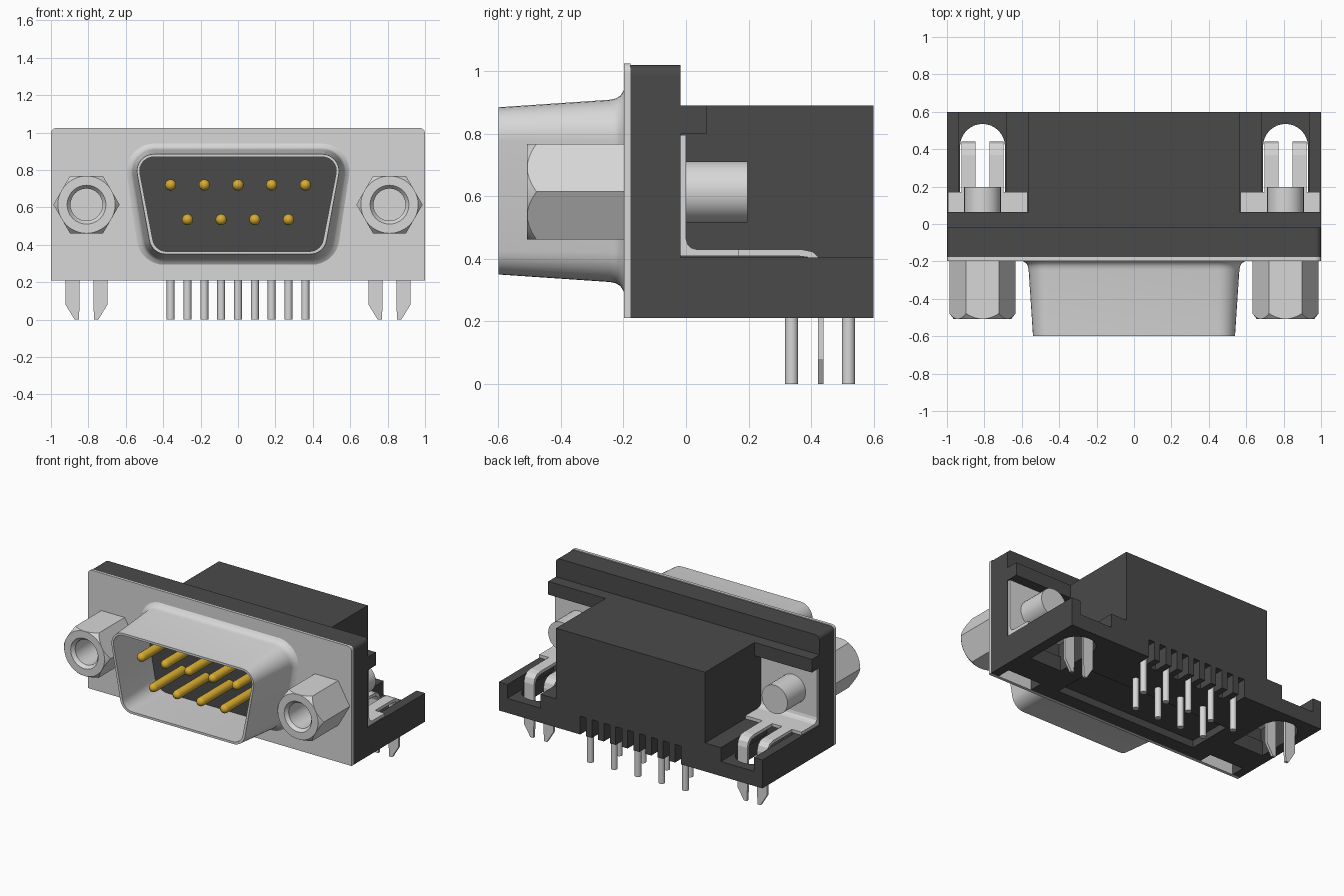
import bpy, bmesh, math
from mathutils import Vector

if "Cube" in bpy.data.objects:
    bpy.data.objects.remove(bpy.data.objects["Cube"], do_unlink=True)


def material(name, rgb):
    m = bpy.data.materials.new(name)
    m.use_nodes = True
    m.diffuse_color = (*rgb, 1)
    b = next(n for n in m.node_tree.nodes if n.type == 'BSDF_PRINCIPLED')
    b.inputs["Base Color"].default_value = (*rgb, 1)
    return m


DARK = material("dark_plastic", (0.068, 0.068, 0.068))
METAL = material("light_metal", (0.68, 0.68, 0.68))
GOLD = material("gold", (0.68, 0.41, 0.03))


def finish(name, bm, mat, smooth=False):
    bmesh.ops.recalc_face_normals(bm, faces=bm.faces)
    me = bpy.data.meshes.new(name)
    bm.to_mesh(me)
    bm.free()
    me.materials.append(mat)
    ob = bpy.data.objects.new(name, me)
    bpy.context.collection.objects.link(ob)
    if smooth:
        shade(ob, 35)
    return ob


def shade(ob, degrees):
    bpy.ops.object.select_all(action='DESELECT')
    ob.select_set(True)
    bpy.context.view_layer.objects.active = ob
    bpy.ops.object.shade_smooth_by_angle(angle=math.radians(degrees))


def place(axis, p, t):
    return {'x': (t, *p), 'y': (p[0], t, p[1]), 'z': (*p, t)}[axis]


def loft(name, rings, axis, mat, smooth=False, close=False):
    """Skin a list of (2D outline, position along axis)."""
    bm = bmesh.new()
    vs = [[bm.verts.new(place(axis, p, t)) for p in pts] for pts, t in rings]
    n = len(vs[0])
    pairs = list(zip(vs, vs[1:])) + ([(vs[-1], vs[0])] if close else [])
    for a, b in pairs:
        for i in range(n):
            bm.faces.new((a[i], a[(i + 1) % n], b[(i + 1) % n], b[i]))
    if not close:
        bm.faces.new(vs[0])
        bm.faces.new(vs[-1])
    return finish(name, bm, mat, smooth)


def prism(name, pts, axis, a, b, mat, smooth=False):
    return loft(name, [(pts, a), (pts, b)], axis, mat, smooth)


def box(name, x0, x1, y0, y1, z0, z1, mat):
    return prism(name, [(x0, y0), (x1, y0), (x1, y1), (x0, y1)], 'z', z0, z1, mat)


def circle(cx, cy, r, n=32):
    return [(cx + r * math.cos(math.tau * i / n),
             cy + r * math.sin(math.tau * i / n)) for i in range(n)]


def rounded(corners, radii, steps=8):
    """Convex polygon with filleted corners."""
    out = []
    for i, c in enumerate(corners):
        c, r = Vector(c), radii[i]
        if r == 0:
            out.append(tuple(c))
            continue
        a = (Vector(corners[i - 1]) - c).normalized()
        b = (Vector(corners[(i + 1) % len(corners)]) - c).normalized()
        half = a.angle(b) / 2
        mid = c + (a + b).normalized() * (r / math.sin(half))
        d = r / math.tan(half)
        p, q = (c + a * d - mid) / r, (c + b * d - mid) / r
        sweep = math.pi - 2 * half
        for k in range(steps + 1):
            t = sweep * k / steps
            v = (p * math.sin(sweep - t) + q * math.sin(t)) / math.sin(sweep)
            out.append(tuple(mid + v * r))
    return out


def boolean(ob, cutter, op='DIFFERENCE'):
    cutter.hide_render = True
    m = ob.modifiers.new("cut", 'BOOLEAN')
    m.operation, m.object, m.solver = op, cutter, 'EXACT'
    bpy.context.view_layer.update()
    ev = ob.evaluated_get(bpy.context.evaluated_depsgraph_get())
    me = bpy.data.meshes.new_from_object(ev)
    ob.modifiers.clear()
    ob.data = me
    bpy.data.objects.remove(cutter, do_unlink=True)


def d_outline(e):
    """D-shaped outline grown outward by e."""
    t, b = 0.558 + e * 1.1, 0.46 + e * 1.1
    return rounded([(-b, 0.35 - e), (b, 0.35 - e), (t, 0.885 + e), (-t, 0.885 + e)],
                   [0.09 + e] * 4)


def panel(top):
    return rounded([(-1, 0.21), (1, 0.21), (1, top), (-1, top)], [0, 0, 0.03, 0.03])


# Front metal plate with softened top corners
prism("front_plate", panel(1.025), 'y', -0.198, -0.177, METAL)

# Flared D-shaped shell and the insulator face inside it
loft("shell", [(d_outline(e), y) for e, y in (
    (0.0, -0.6), (0.024, -0.245), (0.028, -0.225), (0.037, -0.21), (0.056, -0.198),
    (0.008, -0.195), (-0.015, -0.6))], 'y', METAL, True, True)
prism("insulator_face", d_outline(0.004), 'y', -0.215, -0.19, DARK)

# Plastic body: flange with a shallow underside recess and two corner openings
flange = prism("flange", panel(1.02), 'y', -0.177, -0.018, DARK)
boolean(flange, box("cut", -0.54, 0.54, -0.08, 0.1, 0.1, 0.26, DARK))
for s in (1, -1):
    boolean(flange, box("cut", s * 0.68, s * 0.94, -0.3, -0.08, 0.1, 0.33, DARK))
box("rear_ledge", -1, 1, -0.018, 0.065, 0.8, 0.89, DARK)
housing = box("housing", -0.565, 0.565, -0.018, 0.6, 0.21, 0.89, DARK)
boolean(housing, box("cut", -0.54, 0.54, -0.1, 0.24, 0.1, 0.26, DARK))
PITCH = 0.09
for i in range(-4, 5):
    x = i * PITCH
    boolean(housing, box("cut", x - 0.023, x + 0.023, 0.5, 0.7, 0.1, 0.335, DARK))

# Contacts: gold pins in front, metal legs below
for i in range(-4, 5):
    upper = i % 2 == 0
    x, z = i * PITCH, 0.72 if upper else 0.535
    rings = [(circle(x, z, 0.03, 16), -0.2), (circle(x, z, 0.03, 16), -0.53)]
    rings += [(circle(x, z, 0.03 * math.cos(a), 16), -0.53 - 0.028 * math.sin(a))
              for a in (0.5, 1.0, 1.4)]
    loft("contact_pin", rings, 'y', GOLD, True)
    y = 0.52 if upper else 0.338
    prism("solder_leg", circle(x, y, 0.021, 16), 'z', 0, 0.34, METAL, True)

CX, CZ = 0.81, 0.615
for s, side in ((1, "left"), (-1, "right")):
    # Side wing with open notch and round-ended slot
    wing = box(side + "_wing", s * 0.565, s * 1.0, -0.018, 0.6, 0.21, 0.405, DARK)
    boolean(wing, box("cut", s * 0.685, s * 0.935, 0.1, 0.7, 0.31, 0.5, DARK))
    arc = [(s * CX + 0.12 * math.cos(math.pi * k / 16),
            0.415 + 0.12 * math.sin(math.pi * k / 16)) for k in range(17)]
    slot = [(s * CX + 0.12, 0.12)] + arc + [(s * CX - 0.12, 0.12)]
    boolean(wing, prism("cut", slot, 'z', 0.1, 0.5, DARK))

    # Bent bracket
    bracket = [(-0.018, 0.797), (0, 0.797), (0, 0.465), (0.005, 0.447), (0.016, 0.435),
               (0.035, 0.43), (0.17, 0.43), (0.17, 0.409), (-0.018, 0.409)]
    prism(side + "_bracket", bracket, 'x', s * 0.57, s * 0.995, METAL)

    # Board-lock prongs with tapered tips
    strip = [(0.17, 0.43), (0.37, 0.43), (0.405, 0.423), (0.43, 0.4), (0.44, 0.365),
             (0.44, 0.08), (0.422, 0.08), (0.422, 0.36), (0.41, 0.39), (0.39, 0.405),
             (0.36, 0.409), (0.17, 0.409)]
    for d in (1, -1):
        inner, outer = s * CX + d * 0.037, s * CX + d * 0.112
        prism(side + "_prong", strip, 'x', inner, outer, METAL)
        prism(side + "_prong_tip", [(inner, 0.08), (outer, 0.08),
                                    (inner + d * 0.026, 0), (inner + d * 0.004, 0)],
              'y', 0.422, 0.44, METAL)

    # Rear screw end
    prism(side + "_screw", circle(s * CX, CZ, 0.098), 'y', -0.01, 0.197, METAL, True)

    # Chamfered hex standoff with a threaded-hole recess
    nut = prism(side + "_hex_standoff", circle(s * CX, CZ, 0.177, 6), 'y', -0.198, -0.508, METAL)
    boolean(nut, loft("cone", [(circle(s * CX, CZ, r, 48), y) for r, y in (
        (0.2, -0.1), (0.2, -0.45), (0.15, -0.512))], 'y', METAL), 'INTERSECT')
    boolean(nut, loft("hole", [(circle(s * CX, CZ, r), y) for r, y in (
        (0.112, -0.52), (0.104, -0.508), (0.086, -0.485), (0.086, -0.24))], 'y', METAL))
    shade(nut, 20)
